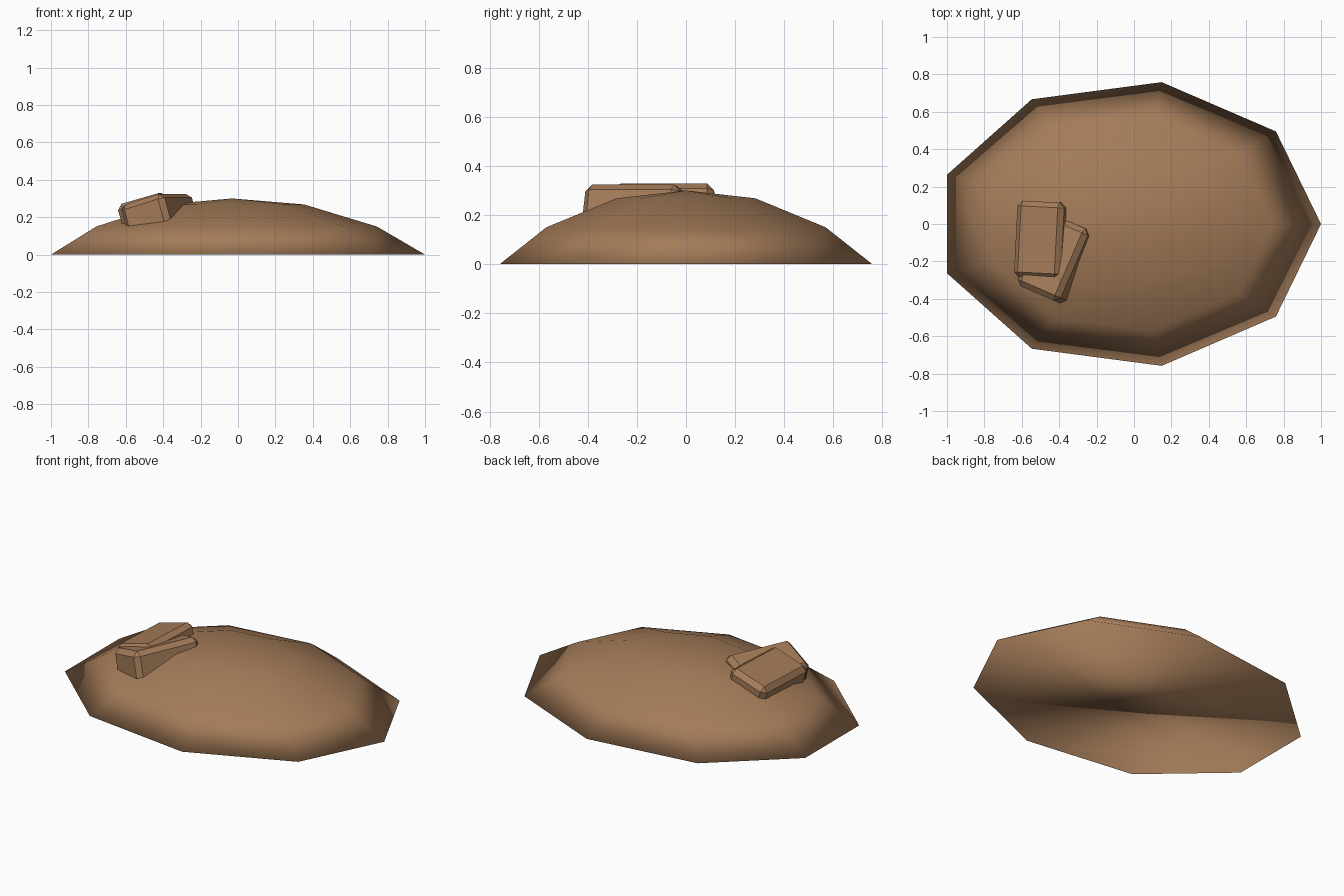
import bpy, bmesh, math
from mathutils import Matrix, Vector

if "Cube" in bpy.data.objects:
    bpy.data.objects.remove(bpy.data.objects["Cube"])

earth = bpy.data.materials.new("earth_brown")
earth.diffuse_color = (0.37, 0.20, 0.10, 1)
earth.use_nodes = True
earth.node_tree.nodes["Principled BSDF"].inputs["Base Color"].default_value = earth.diffuse_color


def add_object(name, bm, smooth):
    bmesh.ops.recalc_face_normals(bm, faces=bm.faces)
    for f in bm.faces:
        f.smooth = smooth
    me = bpy.data.meshes.new(name)
    bm.to_mesh(me)
    bm.free()
    me.materials.append(earth)
    ob = bpy.data.objects.new(name, me)
    bpy.context.collection.objects.link(ob)
    return ob


# Mound: nine-sided oval dome with a flat base, fully smooth
SIDES, CX, RX, RY = 9, -0.031, 1.031, 0.77
bm = bmesh.new()
rings = []
for scale, z in ((1.0, 0.0), (0.75, 0.15), (0.373, 0.268)):
    angles = [math.tau * i / SIDES for i in range(SIDES)]
    rings.append([bm.verts.new((CX + RX * scale * math.cos(a),
                                RY * scale * math.sin(a), z)) for a in angles])
peak = bm.verts.new((CX, 0, 0.3))
for i in range(SIDES):
    j = (i + 1) % SIDES
    for low, high in zip(rings, rings[1:]):
        bm.faces.new((low[i], low[j], high[j], high[i]))
    bm.faces.new((rings[-1][i], rings[-1][j], peak))
bm.faces.new(rings[0][::-1])
add_object("mound", bm, True)


# Stones: chamfered slabs half sunk in the mound, tilted up on the right
def stone(name, top_centre, yaw, size):
    bm = bmesh.new()
    bmesh.ops.create_cube(bm, size=1)
    bmesh.ops.scale(bm, vec=size, verts=bm.verts)
    bmesh.ops.translate(bm, vec=(0, 0, -size[2] / 2), verts=bm.verts)
    bmesh.ops.bevel(bm, geom=bm.edges[:], offset=0.028, segments=1,
                    affect='EDGES')
    turn = (Matrix.Translation(Vector(top_centre))
            @ Matrix.Rotation(math.radians(yaw), 4, 'Z')
            @ Matrix.Rotation(math.radians(-16), 4, 'Y'))
    bm.transform(turn)
    add_object(name, bm, False)


stone("upper_stone", (-0.515, -0.085, 0.30), -3, (0.26, 0.41, 0.18))
stone("lower_stone", (-0.441, -0.175, 0.296), -23.5, (0.26, 0.42, 0.18))
